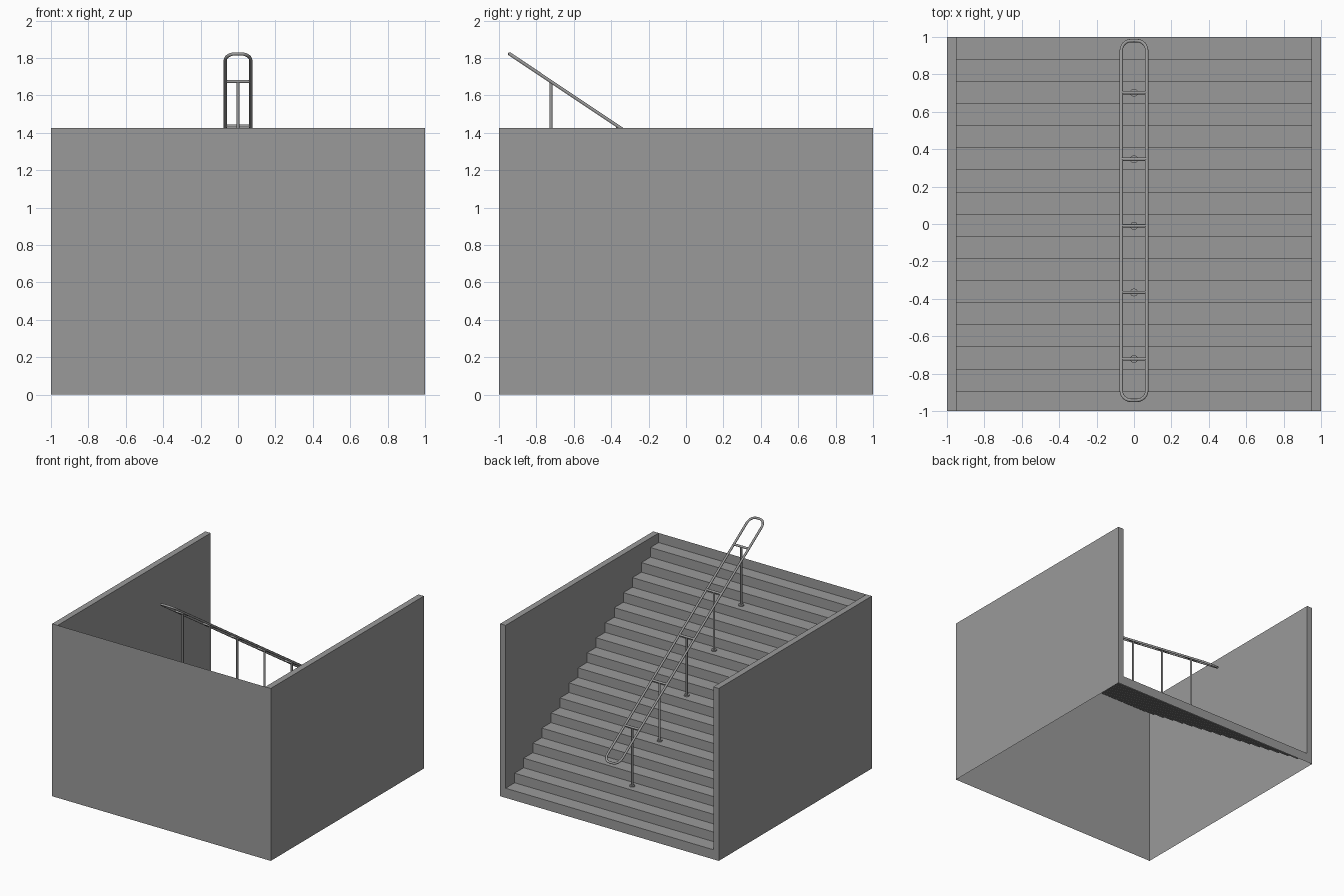
import bpy, bmesh, math
from mathutils import Vector

if "Cube" in bpy.data.objects:
    bpy.data.objects.remove(bpy.data.objects["Cube"])

TOP, IN, N = 1.426, 0.95, 17
RUN, RISE = 0.1183, 1.426 / (N + 1)

grey = bpy.data.materials.new("dark_grey")
grey.diffuse_color = (0.323, 0.323, 0.323, 1)
grey.use_nodes = True
grey.node_tree.nodes["Principled BSDF"].inputs["Base Color"].default_value = grey.diffuse_color


def new_object(name, bm):
    me = bpy.data.meshes.new(name)
    bm.to_mesh(me)
    bm.free()
    me.materials.append(grey)
    ob = bpy.data.objects.new(name, me)
    bpy.context.collection.objects.link(ob)
    return ob


# stairwell: one open-bottomed shell of steps, side walls and front wall
bm = bmesh.new()


def face(*pts):
    bm.faces.new([bm.verts.new(p) for p in pts])


profile = []
for k in range(N):
    y, z = 1 - k * RUN, (k + 1) * RISE
    profile += [(y, z), (max(y - RUN, -1), z)]

# treads and risers
for (y0, z0), (y1, z1) in zip(profile, profile[1:]):
    face((-IN, y0, z0), (IN, y0, z0), (IN, y1, z1), (-IN, y1, z1))

# side walls: inner face above the steps, top and outer face
for s in (-1, 1):
    face(*[(s * IN, y, z) for y, z in profile + [(-1, TOP), (1, TOP)]])
    face((s * IN, -1, TOP), (s, -1, TOP), (s, 1, TOP), (s * IN, 1, TOP))
    face((s, -1, 0), (s, 1, 0), (s, 1, TOP), (s, -1, TOP))

# front wall, and the back face made of wall ends and lowest riser
face((-1, -1, 0), (1, -1, 0), (1, -1, TOP), (IN, -1, TOP), (-IN, -1, TOP), (-1, -1, TOP))
face((-1, 1, 0), (1, 1, 0), (1, 1, TOP), (IN, 1, TOP), (IN, 1, RISE),
     (-IN, 1, RISE), (-IN, 1, TOP), (-1, 1, TOP))
bmesh.ops.remove_doubles(bm, verts=bm.verts, dist=1e-5)
bmesh.ops.recalc_face_normals(bm, faces=bm.faces)
new_object("stairwell", bm)


def rail_z(y):
    return 1.192 - 0.668 * y


# handrail: sloping rounded loop of round tube
W, Y0, Y1, R = 0.068, -0.943, 0.98, 0.052
path = []
for cx, cy, a0 in ((W - R, Y1 - R, 0), (R - W, Y1 - R, 90), (R - W, Y0 + R, 180), (W - R, Y0 + R, 270)):
    for i in range(7):
        a = math.radians(a0 + i * 15)
        x, y = cx + R * math.cos(a), cy + R * math.sin(a)
        path.append((x, y, rail_z(y), 1))
cu = bpy.data.curves.new("handrail", "CURVE")
cu.dimensions = "3D"
cu.bevel_depth = 0.009
cu.bevel_resolution = 3
cu.materials.append(grey)
sp = cu.splines.new("POLY")
sp.points.add(len(path) - 1)
for p, co in zip(sp.points, path):
    p.co = co
sp.use_cyclic_u = True
sp.use_smooth = True
bpy.context.collection.objects.link(bpy.data.objects.new("handrail", cu))


def rod(name, a, b, r):
    a, b = Vector(a), Vector(b)
    bm = bmesh.new()
    bmesh.ops.create_cone(bm, cap_ends=True, segments=16, radius1=r, radius2=r, depth=(b - a).length)
    for f in bm.faces:
        f.smooth = len(f.verts) == 4
    for e in bm.edges:
        e.smooth = all(f.smooth for f in e.link_faces)
    ob = new_object(name, bm)
    ob.location = (a + b) / 2
    ob.rotation_euler = (b - a).to_track_quat("Z", "Y").to_euler()


# posts with base discs and crossbars, on every third step
for i in range(5):
    y = 0.702 - i * 0.356
    foot = (3 + 3 * i) * RISE
    rod(f"post_{i + 1}", (0, y, foot), (0, y, rail_z(y)), 0.008)
    rod(f"post_base_{i + 1}", (0, y, foot), (0, y, foot + 0.01), 0.021)
    rod(f"crossbar_{i + 1}", (-W, y, rail_z(y)), (W, y, rail_z(y)), 0.009)
